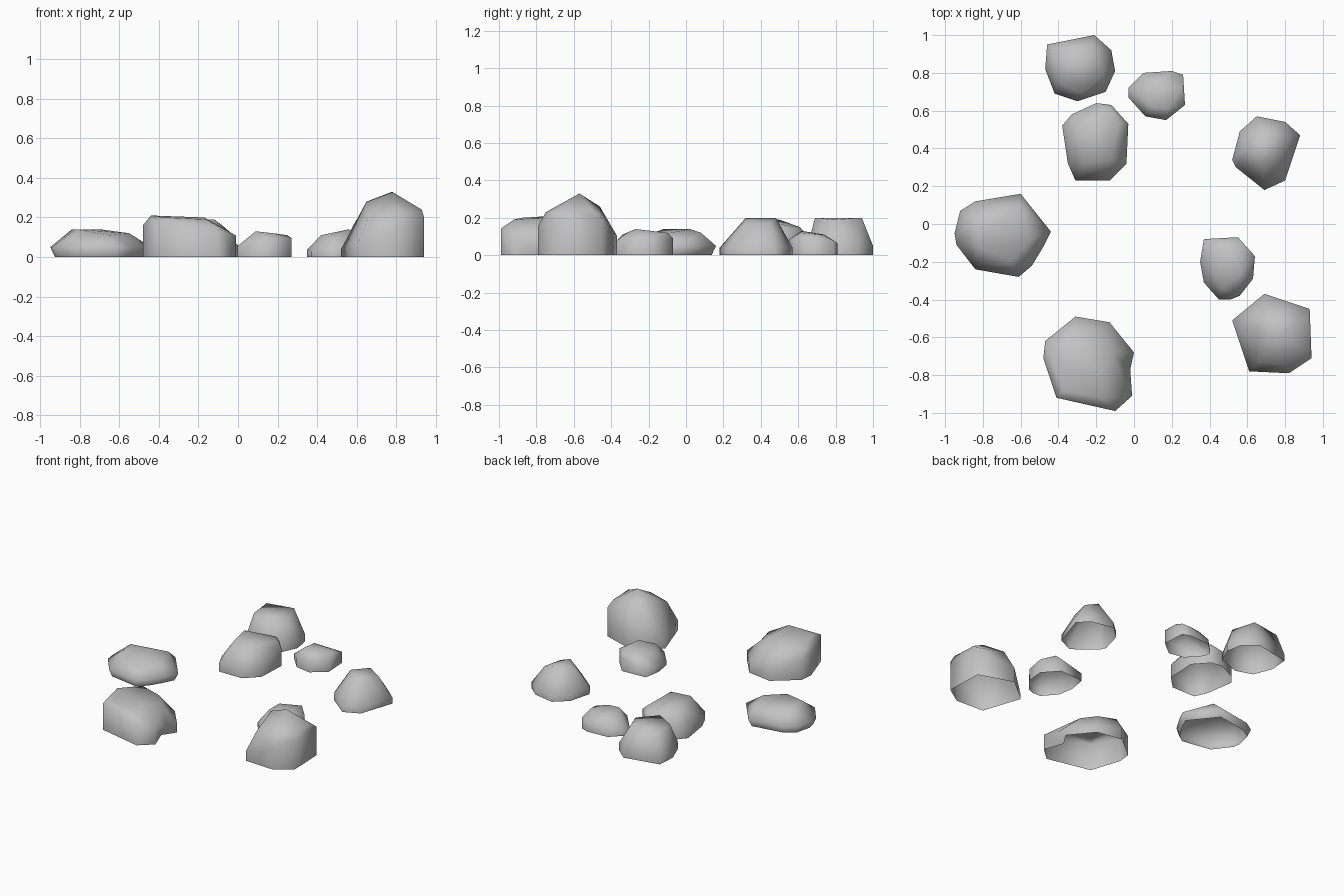
import bpy
import bmesh
from mathutils import Vector

default_cube = bpy.data.objects.get("Cube")
if default_cube:
    bpy.data.objects.remove(default_cube, do_unlink=True)

# One grey stone colour for every boulder
stone = bpy.data.materials.new("stone_grey")
stone.use_nodes = True
grey = (0.54, 0.54, 0.54, 1)
stone.diffuse_color = grey
stone.node_tree.nodes["Principled BSDF"].inputs["Base Color"].default_value = grey

UNIT = 0.01  # rock points are given in hundredths


def rock(name, outline, crown, rise, tilt=(0, 0), foot=1.0, dent=None):
    """Hull of a foot ring, a tilted belt ring and crown points, open underneath."""
    middle = sum((Vector(p) for p in outline), Vector((0, 0))) / len(outline)
    points = [Vector(p) for p in crown]
    for p in outline:
        offset = Vector(p) - middle
        belt_height = max(rise + offset.dot(Vector(tilt)), 2)
        points.append(Vector((*p, belt_height)))
        points.append((middle + offset * foot).to_3d())

    bm = bmesh.new()
    for p in points:
        bm.verts.new(p * UNIT)
    bmesh.ops.convex_hull(bm, input=bm.verts[:])
    loose = [v for v in bm.verts if not v.link_faces]
    bmesh.ops.delete(bm, geom=loose, context='VERTS')
    bmesh.ops.recalc_face_normals(bm, faces=bm.faces[:])

    # Remove the underside so the shell is open
    underside = [f for f in bm.faces if all(v.co.z < 0.001 for v in f.verts)]
    bmesh.ops.delete(bm, geom=underside, context='FACES')

    # Push in a notch, deepest at the ground
    if dent:
        spot = Vector(dent) * UNIT
        for v in bm.verts:
            if (v.co.xy - spot).length < 0.03:
                v.co.x -= 0.07 if v.co.z < 0.001 else 0.03

    for face in bm.faces:
        face.smooth = True
    mesh = bpy.data.meshes.new(name)
    bm.to_mesh(mesh)
    bm.free()
    mesh.materials.append(stone)
    obj = bpy.data.objects.new(name, mesh)
    bpy.context.collection.objects.link(obj)
    return obj


# Back group
rock("back_rock",
     outline=[(-46, 95), (-21, 100), (-12, 92), (-10, 81),
              (-15, 70), (-30, 65), (-42, 69), (-47, 82)],
     crown=[(-42, 92, 19), (-22, 94, 20), (-16, 79, 19),
            (-28, 69, 20), (-40, 75, 19)],
     rise=5)

rock("back_pebble",
     outline=[(-3, 72), (5, 80), (20, 81), (26, 79),
              (27, 63), (17, 55), (6, 57), (-3, 67)],
     crown=[(9, 62, 13), (18, 61, 12), (25, 72, 11), (8, 74, 11)],
     rise=6, tilt=(0.2, -0.1))

rock("back_middle_rock",
     outline=[(-38, 52), (-33, 58), (-20, 64), (-12, 63), (-3, 53),
              (-4, 32), (-13, 23), (-31, 23), (-35, 32)],
     crown=[(-8, 54, 16), (-13, 61, 15), (-30, 50, 19),
            (-26, 32, 19), (-12, 34, 19)],
     rise=9, tilt=(0.1, 0.1))

# Side rocks
rock("back_side_rock",
     outline=[(65, 57), (80, 54), (88, 47), (80, 23),
              (69, 18), (54, 30), (52, 34), (56, 49)],
     crown=[(60, 40, 19), (68, 32, 20), (70, 48, 20),
            (79, 45, 17), (76, 32, 17)],
     rise=4)

rock("flat_side_rock",
     outline=[(-60, 16), (-44, -4), (-48, -12), (-54, -22), (-61, -28),
              (-84, -24), (-94, -11), (-95, -5), (-92, 7), (-84, 12)],
     crown=[(-84, 0, 14), (-82, -12, 14), (-70, 2, 14),
            (-55, -8, 12), (-60, 8, 12), (-65, -20, 11)],
     rise=5, foot=0.9)

# Front group
rock("front_wide_rock",
     outline=[(-31, -49), (-13, -52), (0, -68), (1, -77), (-1, -91),
              (-10, -99), (-41, -92), (-43, -84), (-48, -71), (-47, -62)],
     crown=[(-44, -72, 21), (-37, -88, 20), (-17, -80, 20), (-12, -68, 17),
            (-20, -60, 18), (-34, -58, 20), (-16, -92, 19)],
     rise=12, tilt=(-0.2, -0.2), dent=(1, -77))

rock("front_pebble",
     outline=[(37, -8), (55, -7), (64, -17), (63, -29), (56, -38),
              (51, -40), (45, -40), (37, -31), (35, -20)],
     crown=[(57, -10, 12), (56, -27, 14), (42, -25, 11),
            (42, -14, 11), (47, -34, 11)],
     rise=6, tilt=(0.2, 0.1))

rock("front_tall_rock",
     outline=[(69, -37), (93, -45), (94, -71), (82, -79), (61, -78), (52, -51)],
     crown=[(78, -57, 33), (65, -56, 28), (92, -50, 24), (93, -68, 24),
            (70, -46, 26), (66, -73, 21), (80, -75, 23)],
     rise=13, tilt=(0.4, 0))
